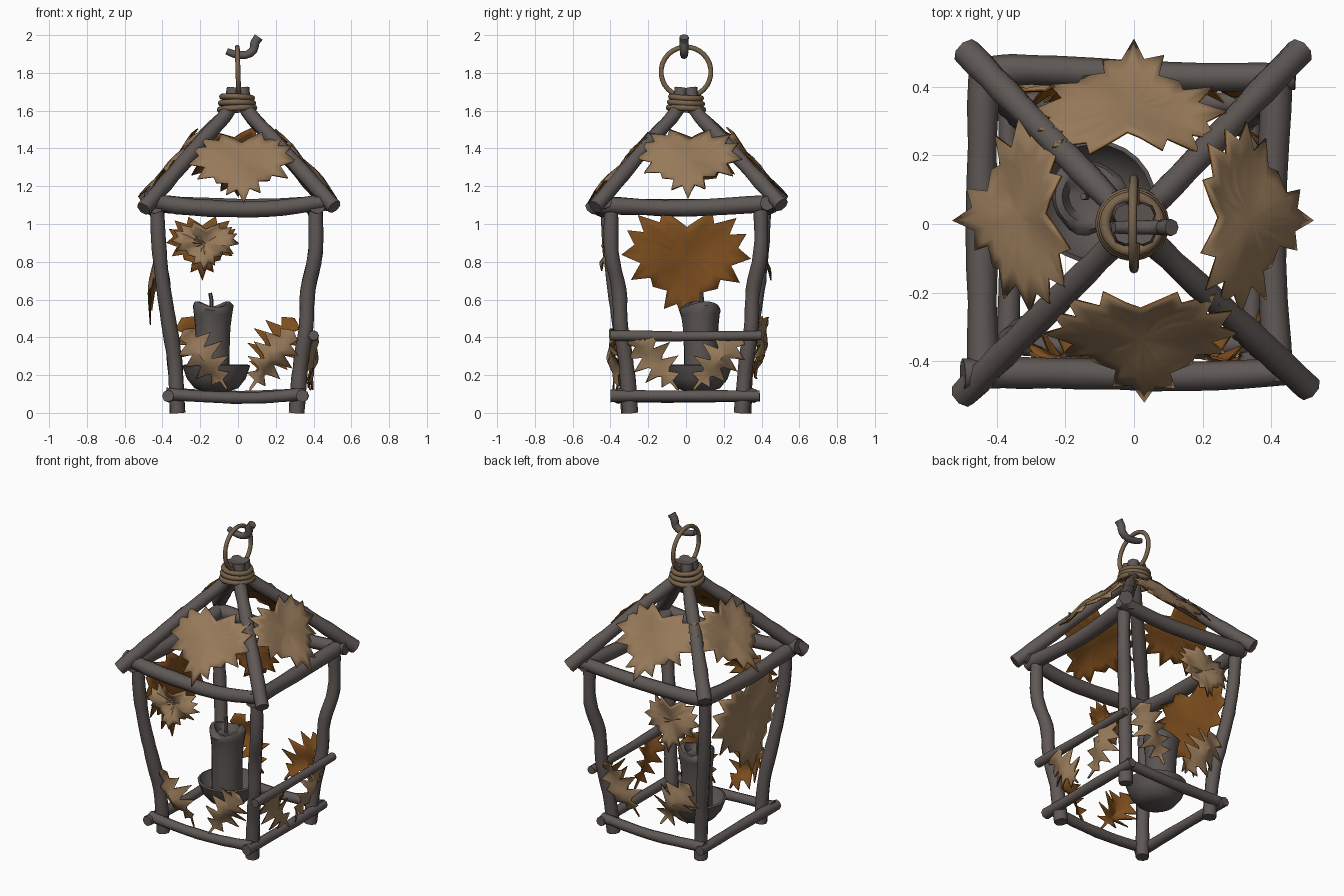
import bpy, bmesh, math, random
from mathutils import Vector as V

if "Cube" in bpy.data.objects:
    bpy.data.objects.remove(bpy.data.objects["Cube"])

random.seed(4)


def material(name, rgb):
    m = bpy.data.materials.new(name)
    m.diffuse_color = (*rgb, 1)
    m.use_nodes = True
    m.node_tree.nodes["Principled BSDF"].inputs["Base Color"].default_value = m.diffuse_color
    return m


WOOD = material("grey bark", (0.115, 0.098, 0.092))
WAX = material("grey wax", (0.105, 0.092, 0.087))
ROPE = material("brown cord", (0.19, 0.125, 0.07))
TAN = material("leaf tan", (0.31, 0.195, 0.102))
RUST = material("leaf rust", (0.21, 0.077, 0.013))


def finish(name, bm, mats, angle=50, recalc=True):
    if recalc:
        bmesh.ops.recalc_face_normals(bm, faces=bm.faces)
    me = bpy.data.meshes.new(name)
    bm.to_mesh(me)
    bm.free()
    ob = bpy.data.objects.new(name, me)
    bpy.context.collection.objects.link(ob)
    for m in mats:
        me.materials.append(m)
    for o in bpy.context.selected_objects:
        o.select_set(False)
    bpy.context.view_layer.objects.active = ob
    ob.select_set(True)
    bpy.ops.object.shade_smooth_by_angle(angle=math.radians(angle))
    return ob


def smooth_path(pts, n=4):
    # Catmull-Rom through the given points
    p = [V(q) for q in pts]
    p = [2 * p[0] - p[1]] + p + [2 * p[-1] - p[-2]]
    out = []
    for i in range(1, len(p) - 2):
        a, b, c, d = p[i - 1:i + 3]
        for k in range(n):
            t = k / n
            out.append(0.5 * (2 * b + (c - a) * t + (2 * a - 5 * b + 4 * c - d) * t * t
                              + (3 * b - a - 3 * c + d) * t ** 3))
    return out + [p[-2]]


def twig(name, pts, r, r2=None, wobble=0.06, mat=WOOD, sides=8):
    path = smooth_path(pts)
    r2 = r if r2 is None else r2
    bm = bmesh.new()
    rings = []
    axis = (path[-1] - path[0]).normalized()
    ref = V((0, 1, 0)) if abs(axis.y) < 0.6 else V((1, 0, 0))
    for i, q in enumerate(path):
        d = (path[min(i + 1, len(path) - 1)] - path[max(i - 1, 0)]).normalized()
        u = d.cross(ref).normalized()
        w = d.cross(u)
        f = i / (len(path) - 1)
        rad = (r + (r2 - r) * f) * (1 + random.uniform(-wobble, wobble))
        rings.append([bm.verts.new(q + rad * (u * math.cos(a) + w * math.sin(a)))
                      for a in (2 * math.pi * k / sides for k in range(sides))])
    for a, b in zip(rings, rings[1:]):
        for k in range(sides):
            bm.faces.new((a[k], a[(k + 1) % sides], b[(k + 1) % sides], b[k]))
    bm.faces.new(rings[0])
    bm.faces.new(rings[-1])
    return finish(name, bm, [mat])


def lathe(name, prof, center, mat, n=24, shape=None):
    bm = bmesh.new()
    rings = []
    for r, z in prof:
        ring = []
        for k in range(n):
            a = 2 * math.pi * k / n
            rr, zz = shape(r, z, a) if shape else (r, z)
            ring.append(bm.verts.new((center[0] + rr * math.cos(a), center[1] + rr * math.sin(a), zz)))
        rings.append(ring)
    for a, b in zip(rings, rings[1:]):
        for k in range(n):
            bm.faces.new((a[k], a[(k + 1) % n], b[(k + 1) % n], b[k]))
    bmesh.ops.remove_doubles(bm, verts=bm.verts, dist=1e-5)
    return finish(name, bm, [mat])


def ring(name, center, R, r, normal, mat):
    n = V(normal).normalized()
    u = n.orthogonal().normalized()
    w = n.cross(u)
    bm = bmesh.new()
    N, S = 28, 8
    vs = []
    for i in range(N):
        a = 2 * math.pi * i / N
        d = u * math.cos(a) + w * math.sin(a)
        vs.append([bm.verts.new(V(center) + d * (R + r * math.cos(b)) + n * r * math.sin(b))
                   for b in (2 * math.pi * k / S for k in range(S))])
    for i in range(N):
        for k in range(S):
            a, b, l = vs[i], vs[(i + 1) % N], (k + 1) % S
            bm.faces.new((a[k], a[l], b[l], b[k]))
    return finish(name, bm, [mat])


# half outlines: x across, y from stem to tip
MAPLE = [(0, 0), (.07, -.05), (.19, -.13), (.21, -.03), (.38, -.08), (.33, .05), (.46, .04), (.40, .15), (.5, .23),
         (.35, .29), (.42, .42), (.27, .40), (.25, .47), (.14, .5), (.16, .64), (.06, .6), (0, .76)]
OAK = [(0, 0), (.015, .02), (.025, .15), (.16, .17), (.06, .28), (.1, .32), (.29, .36), (.09, .46), (.13, .5),
       (.32, .57), (.1, .65), (.28, .76), (.08, .82), (.14, .92), (0, 1)]


def leaf(name, outline, base, tip, normal, fold=0.08, bend=0.0, wave=0.03, width=1.0):
    base, tip = V(base), V(tip)
    size = (tip - base).length / outline[-1][1]
    v = (tip - base).normalized()
    n = V(normal)
    n = (n - v * n.dot(v)).normalized()
    u = v.cross(n)
    ph = random.uniform(0, 6)
    bm = bmesh.new()

    def vert(x, y):
        h = -fold * abs(x) + bend * y * y + wave * math.sin(9 * x + ph) * math.cos(8 * y + ph)
        return bm.verts.new(base + size * (u * x * width + v * y + n * h))

    for s in (-1, 1):
        rows = []
        for x, y in outline:
            ay = 0.25 if outline is MAPLE else y
            rows.append([vert(s * x * t, ay + (y - ay) * t) for t in (0, 0.4, 0.75, 1)])
        for a, b in zip(rows, rows[1:]):
            for k in range(3):
                bm.faces.new((a[k], a[k + 1], b[k + 1], b[k]))
    bmesh.ops.remove_doubles(bm, verts=bm.verts, dist=1e-5)
    bmesh.ops.dissolve_degenerate(bm, edges=bm.edges, dist=1e-5)
    for f in bm.faces:
        f.normal_update()
        if f.normal.dot(n) < 0:
            f.normal_flip()
    ob = finish(name, bm, [TAN, RUST], 40, recalc=False)
    m = ob.modifiers.new("thickness", 'SOLIDIFY')
    m.thickness, m.offset = 0.007, -1
    m.material_offset = m.material_offset_rim = 1   # rust on the inner side


# corner posts, leaning outward
for sx, sy, nm in ((-1, -1, "front_left"), (1, -1, "front_right"), (-1, 1, "back_left"), (1, 1, "back_right")):
    prof = ([(.32, 0), (.335, .27), (.37, .5), (.40, .7), (.42, .9), (.43, 1.12)] if sx < 0 else
            [(.31, 0), (.33, .25), (.36, .45), (.37, .65), (.41, .85), (.41, 1.12)])
    twig(nm + "_post", [(sx * o, sy * (o - .015), z) for o, z in prof], .041, .037)

# base rails and the extra rail on the right side
twig("left_base_rail", [(-.37, -.40, .09), (-.36, 0, .085), (-.37, .39, .09)], .032, .03)
twig("right_base_rail", [(.34, -.40, .09), (.345, 0, .09), (.34, .39, .09)], .032, .03)
twig("front_base_rail", [(-.38, -.35, .10), (-.15, -.36, .085), (.1, -.355, .08), (.35, -.35, .10)], .032)
twig("back_base_rail", [(-.38, .35, .10), (0, .36, .085), (.35, .35, .10)], .032)
twig("right_middle_rail", [(.40, -.40, .41), (.40, 0, .405), (.40, .40, .41)], .028, .026)

# eave rails
twig("front_eave_rail", [(-.50, -.44, 1.13), (-.25, -.435, 1.09), (.15, -.445, 1.08), (.47, -.43, 1.12)], .046, .04)
twig("back_eave_rail", [(-.44, .44, 1.11), (-.3, .45, 1.10), (.1, .43, 1.09), (.47, .43, 1.11)], .046, .04)
twig("left_eave_rail", [(-.44, -.46, 1.10), (-.445, 0, 1.085), (-.44, .46, 1.11)], .044)
twig("right_eave_rail", [(.42, -.46, 1.10), (.40, 0, 1.085), (.42, .46, 1.11)], .044)

# rafters gathered into the cord at the peak
for nm, x, y, z in (("front_left", -.50, -.50, 1.08), ("front_right", .51, -.48, 1.09),
                    ("back_right", .485, .505, 1.10), ("back_left", -.49, .505, 1.13)):
    sx, sy = math.copysign(1, x), math.copysign(1, y)
    low, neck = V((x, y, z)), V((sx * .05, sy * .05, 1.60))
    twig(nm + "_rafter", [low, low.lerp(neck, .35), low.lerp(neck, .7), neck, (sx * .024, sy * .024, 1.72)],
         .043, .035)

# cord binding, hanging ring and hook
for i in range(3):
    ring("cord_wrap_%d" % i, (-.005, 0, 1.61 + .03 * i), .092 - .006 * i, .016, (.05 * (i - 1), .06, 1), ROPE)
ring("hanging_ring", (0, 0, 1.805), .132, .013, (1, 0, .03), ROPE)
twig("hook", [(-.06, -.01, 1.915), (-.02, -.01, 1.90), (.04, -.01, 1.895), (.08, -.01, 1.92), (.09, -.01, 1.96),
              (.11, -.01, 1.99)], .018, .025)

# bowl and candle
lathe("bowl", [(0, .11), (.06, .112), (.115, .13), (.155, .18), (.18, .25), (.168, .255), (.14, .2), (.08, .16), (0, .155)],
      (-.115, .065), WAX)


def drips(r, z, a):
    if .3 < z < .56 and r > .06:
        r *= 1 + .12 * max(0, math.sin(3 * a + .6)) * (z - .3) / .26
    if z > .55 and r > .06:
        z += .015 * math.sin(2 * a + 1)
    return r, z


lathe("candle", [(0, .15), (.09, .15), (.09, .3), (.09, .4), (.092, .46), (.098, .52), (.104, .555), (.095, .575),
                 (.075, .575), (.055, .545), (0, .54)], (-.135, .08), WAX, shape=drips)
twig("wick", [(-.14, .08, .53), (-.14, .08, .59), (-.148, .08, .635)], .012, .01, mat=WAX, sides=6)

# roof leaves resting on the rafters
leaf("front_roof_leaf", MAPLE, (.02, -.255, 1.435), (.03, -.525, 1.115), (0, -1, .9), width=1.04)
leaf("back_roof_leaf", MAPLE, (-.02, .265, 1.455), (0, .535, 1.14), (0, 1, .9), width=1.04)
leaf("left_roof_leaf", MAPLE, (-.255, .03, 1.455), (-.525, .01, 1.14), (-1, 0, .9), width=1.04)
leaf("right_roof_leaf", MAPLE, (.255, .02, 1.455), (.53, .01, 1.14), (1, 0, .9), width=1.02)

# hanging leaves on the walls
leaf("left_wall_leaf", MAPLE, (-.435, .005, .985), (-.475, -.01, .465), (-1, 0, 0), fold=.04)
leaf("front_upper_leaf", MAPLE, (-.17, -.42, .97), (-.18, -.43, .75), (0, -1, .1), fold=.1, wave=.12, width=1.25)
leaf("back_upper_leaf", MAPLE, (-.19, .42, .99), (-.19, .44, .70), (0, 1, .1), fold=.1, wave=.06)

# lobed leaves rising from the base in pairs
for s, nm in ((-1, "left"), (1, "right")):
    leaf("front_lower_%s_leaf" % nm, OAK, (s * .06, -.385, .12), (s * .29, -.39, .44), (s * .3, -1, 0),
         fold=.3, bend=.05, wave=.08)
    leaf("back_lower_%s_leaf" % nm, OAK, (s * .08, .385, .18), (s * .30, .41, .50), (s * .2, 1, 0),
         fold=.15, bend=.04, wave=.08, width=1.15)
    leaf("right_lower_%s_leaf" % nm, OAK, (.395, s * .04, .12), (.405, s * .29, .42), (1, s * .2, 0),
         fold=.2, bend=.03, wave=.06)
